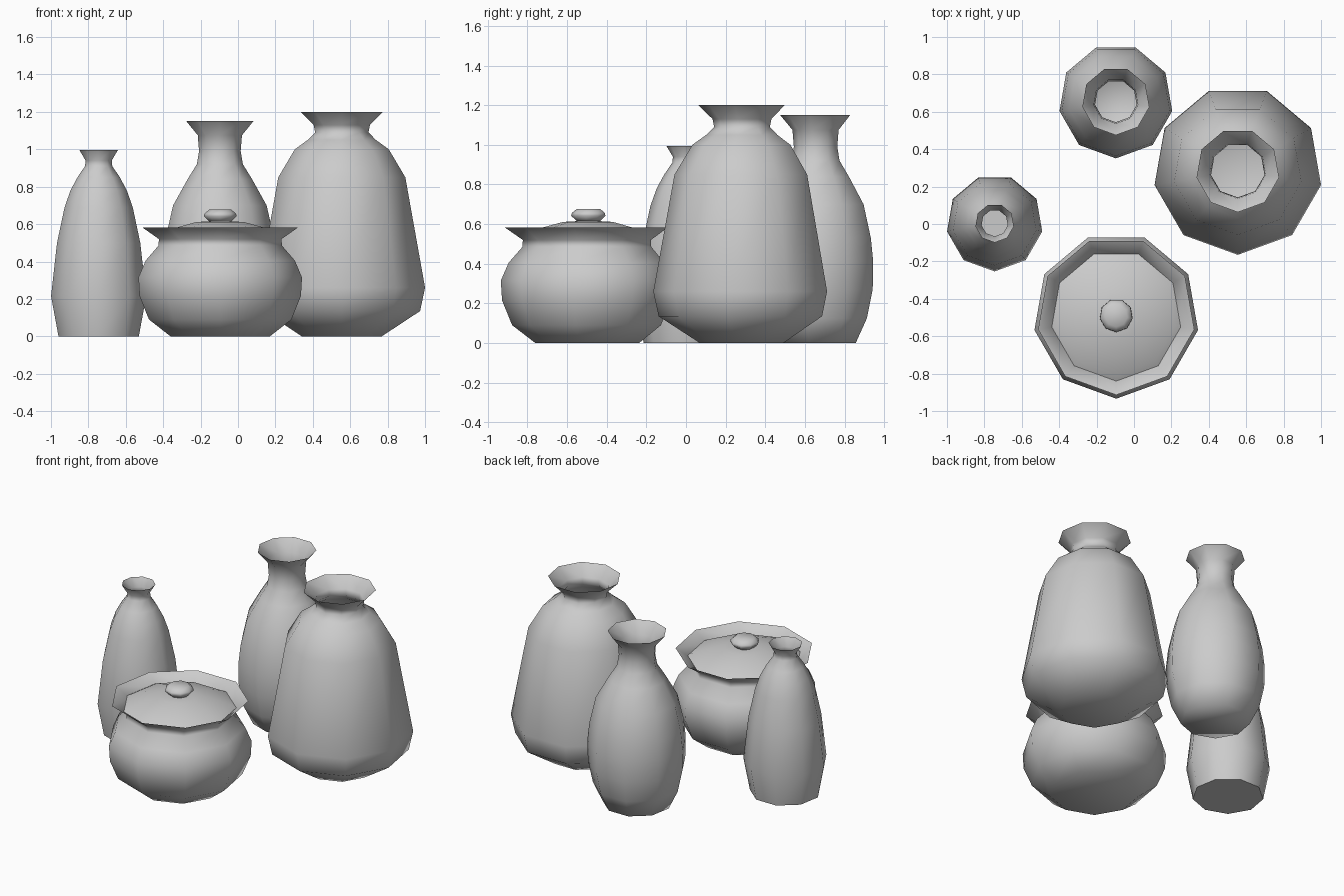
import bpy, bmesh, math

cube = bpy.data.objects.get("Cube")
if cube:
    bpy.data.objects.remove(cube, do_unlink=True)

SIDES = 9

clay = bpy.data.materials.new("grey_clay")
clay.use_nodes = True
GREY = (0.6, 0.6, 0.6, 1)
clay.diffuse_color = GREY
clay.node_tree.nodes["Principled BSDF"].inputs["Base Color"].default_value = GREY


def lathe(name, centre, profile, cap_top=False):
    """Spin a (radius, height) profile into a nine-sided shell with a closed base."""
    bm = bmesh.new()
    rings = []
    for radius, z in profile:
        ring = []
        for i in range(SIDES):
            a = math.tau * i / SIDES - math.pi / 2
            ring.append(bm.verts.new((radius * math.cos(a), radius * math.sin(a), z)))
        rings.append(ring)
    for low, high in zip(rings, rings[1:]):
        for i in range(SIDES):
            j = (i + 1) % SIDES
            bm.faces.new((low[i], low[j], high[j], high[i]))
    bm.faces.new(rings[0][::-1])
    if cap_top:
        bm.faces.new(rings[-1])
    mesh = bpy.data.meshes.new(name)
    bm.to_mesh(mesh)
    bm.free()
    mesh.materials.append(clay)
    obj = bpy.data.objects.new(name, mesh)
    obj.location = (*centre, 0)
    bpy.context.collection.objects.link(obj)
    bpy.ops.object.select_all(action="DESELECT")
    obj.select_set(True)
    bpy.context.view_layer.objects.active = obj
    bpy.ops.object.shade_smooth_by_angle(angle=math.radians(75))
    return obj


# Large wide-shouldered jar
lathe("large_jar", (0.555, 0.287), [
    (0.217, 0), (0.425, 0.135), (0.452, 0.26), (0.345, 0.85), (0.255, 1.0),
    (0.185, 1.05), (0.145, 1.09), (0.153, 1.13), (0.224, 1.2)])

# Tall vase with a long neck
lathe("tall_vase", (-0.097, 0.657), [
    (0.212, 0), (0.272, 0.125), (0.303, 0.27), (0.306, 0.41), (0.293, 0.53),
    (0.254, 0.7), (0.175, 0.84), (0.125, 0.92), (0.113, 0.99), (0.12, 1.075),
    (0.182, 1.15)])

# Slim bottle
lathe("slim_bottle", (-0.745, 0.005), [
    (0.218, 0), (0.2585, 0.215), (0.226, 0.5), (0.185, 0.69), (0.153, 0.78),
    (0.115, 0.85), (0.074, 0.91), (0.071, 0.94), (0.104, 0.995)])

# Round pot with a flared rim
POT = (-0.095, -0.49)
lathe("round_pot", POT, [
    (0.27, 0), (0.387, 0.09), (0.438, 0.215), (0.444, 0.315), (0.405, 0.405),
    (0.335, 0.485), (0.333, 0.52), (0.424, 0.583)])

# Pot lid and its knob
lathe("pot_lid", POT, [
    (0.32, 0.515), (0.35, 0.535), (0.318, 0.553), (0.225, 0.585), (0.13, 0.611),
    (0.06, 0.615)], cap_top=True)
lathe("lid_knob", POT, [
    (0.058, 0.612), (0.089, 0.642), (0.086, 0.656), (0.06, 0.677)], cap_top=True)
